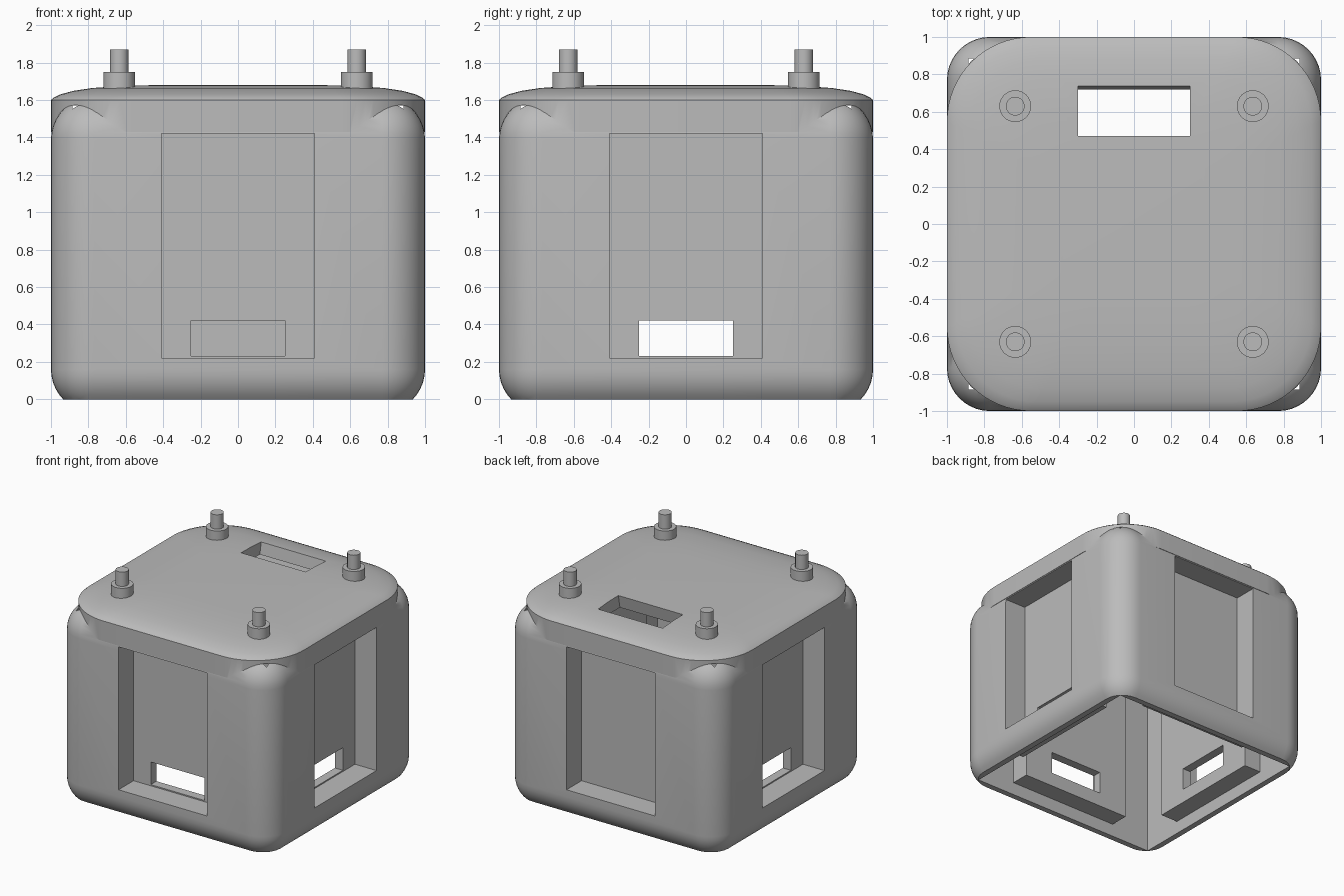
import bpy, bmesh, math
from mathutils import Matrix, Vector

if "Cube" in bpy.data.objects:
    bpy.data.objects.remove(bpy.data.objects["Cube"], do_unlink=True)

GREY = (0.5, 0.5, 0.5, 1)
grey = bpy.data.materials.new("plain_grey")
grey.use_nodes = True
grey.diffuse_color = GREY
grey.node_tree.nodes["Principled BSDF"].inputs["Base Color"].default_value = GREY


def make(name, bm):
    bmesh.ops.recalc_face_normals(bm, faces=bm.faces)
    mesh = bpy.data.meshes.new(name)
    bm.to_mesh(mesh)
    bm.free()
    mesh.materials.append(grey)
    obj = bpy.data.objects.new(name, mesh)
    bpy.context.collection.objects.link(obj)
    return obj


def box_bm(lo, hi):
    lo, hi = Vector(lo), Vector(hi)
    bm = bmesh.new()
    bmesh.ops.create_cube(bm, size=1)
    bmesh.ops.scale(bm, vec=hi - lo, verts=bm.verts)
    bmesh.ops.translate(bm, vec=(lo + hi) / 2, verts=bm.verts)
    return bm


def box(name, lo, hi, turn=0):
    bm = box_bm(lo, hi)
    bm.transform(Matrix.Rotation(turn * math.pi / 2, 4, "Z"))
    return make(name, bm)


def activate(obj):
    bpy.ops.object.select_all(action="DESELECT")
    obj.select_set(True)
    bpy.context.view_layer.objects.active = obj


def combine(target, other, operation):
    mod = target.modifiers.new("combine", "BOOLEAN")
    mod.operation, mod.object, mod.solver = operation, other, "EXACT"
    activate(target)
    bpy.ops.object.modifier_apply(modifier=mod.name)
    bpy.data.objects.remove(other, do_unlink=True)


def smooth(obj):
    activate(obj)
    bpy.ops.object.shade_smooth_by_angle(angle=math.radians(30))


# Rounded housing, trimmed flat at the base
bm = box_bm((-1, -1, -0.07), (1, 1, 1.62))
bmesh.ops.bevel(bm, geom=bm.edges[:], offset=0.23, segments=10, profile=0.5, affect="EDGES")
bmesh.ops.bisect_plane(bm, geom=bm.verts[:] + bm.edges[:] + bm.faces[:],
                       plane_co=(0, 0, 0), plane_no=(0, 0, 1), clear_inner=True)
bmesh.ops.holes_fill(bm, edges=[e for e in bm.edges if e.is_boundary])
housing = make("housing", bm)

# Domed lid with wide round corners, lofted from half-width and height pairs
bm = bmesh.new()
profile = [(1, 1.43), (1, 1.6), (0.985, 1.613), (0.95, 1.63), (0.88, 1.649),
           (0.78, 1.664), (0.6, 1.677), (0.4, 1.68)]
steps = 16
rings = []
for half, z in profile:
    radius = 0.45 * half
    ring = []
    for corner in range(4):
        mid = math.radians(45 + 90 * corner)
        cx = math.copysign(half - radius, math.cos(mid))
        cy = math.copysign(half - radius, math.sin(mid))
        for i in range(steps + 1):
            a = math.pi / 2 * (corner + i / steps)
            ring.append(bm.verts.new((cx + radius * math.cos(a), cy + radius * math.sin(a), z)))
    rings.append(ring)
for low, high in zip(rings, rings[1:]):
    for i in range(len(low)):
        j = (i + 1) % len(low)
        bm.faces.new((low[i], low[j], high[j], high[i]))
bm.faces.new(rings[0][::-1])
bm.faces.new(rings[-1])
combine(housing, make("lid", bm), "UNION")

# Hollow inside, open at the base
combine(housing, box("cavity", (-0.885, -0.885, -0.5), (0.885, 0.885, 1.57)), "DIFFERENCE")

# Four recessed side panels, each with an inner casing and a low slot
for turn in range(4):
    combine(housing, box("casing", (-0.52, -0.94, 0.11), (0.52, -0.725, 1.53), turn), "UNION")
    combine(housing, box("recess", (-0.41, -1.2, 0.22), (0.41, -0.8, 1.42), turn), "DIFFERENCE")
    combine(housing, box("slot", (-0.25, -0.9, 0.23), (0.25, -0.6, 0.42), turn), "DIFFERENCE")

# Slightly leaning slot through the lid
bm = box_bm((-0.3, 0.47, 1.55), (0.3, 0.74, 1.8))
for v in bm.verts:
    v.co.y += 0.2 * (v.co.z - 1.68)
combine(housing, make("lid_slot", bm), "DIFFERENCE")
smooth(housing)

# Stepped pegs near the lid corners
for x, side in ((-0.635, "right"), (0.635, "left")):
    for y, end in ((-0.63, "front"), (0.63, "back")):
        bm = bmesh.new()
        for radius, low, high in ((0.085, 1.64, 1.75), (0.05, 1.74, 1.87)):
            bmesh.ops.create_cone(bm, cap_ends=True, segments=32, radius1=radius, radius2=radius,
                                  depth=high - low, matrix=Matrix.Translation((x, y, (low + high) / 2)))
        smooth(make(f"peg_{end}_{side}", bm))
